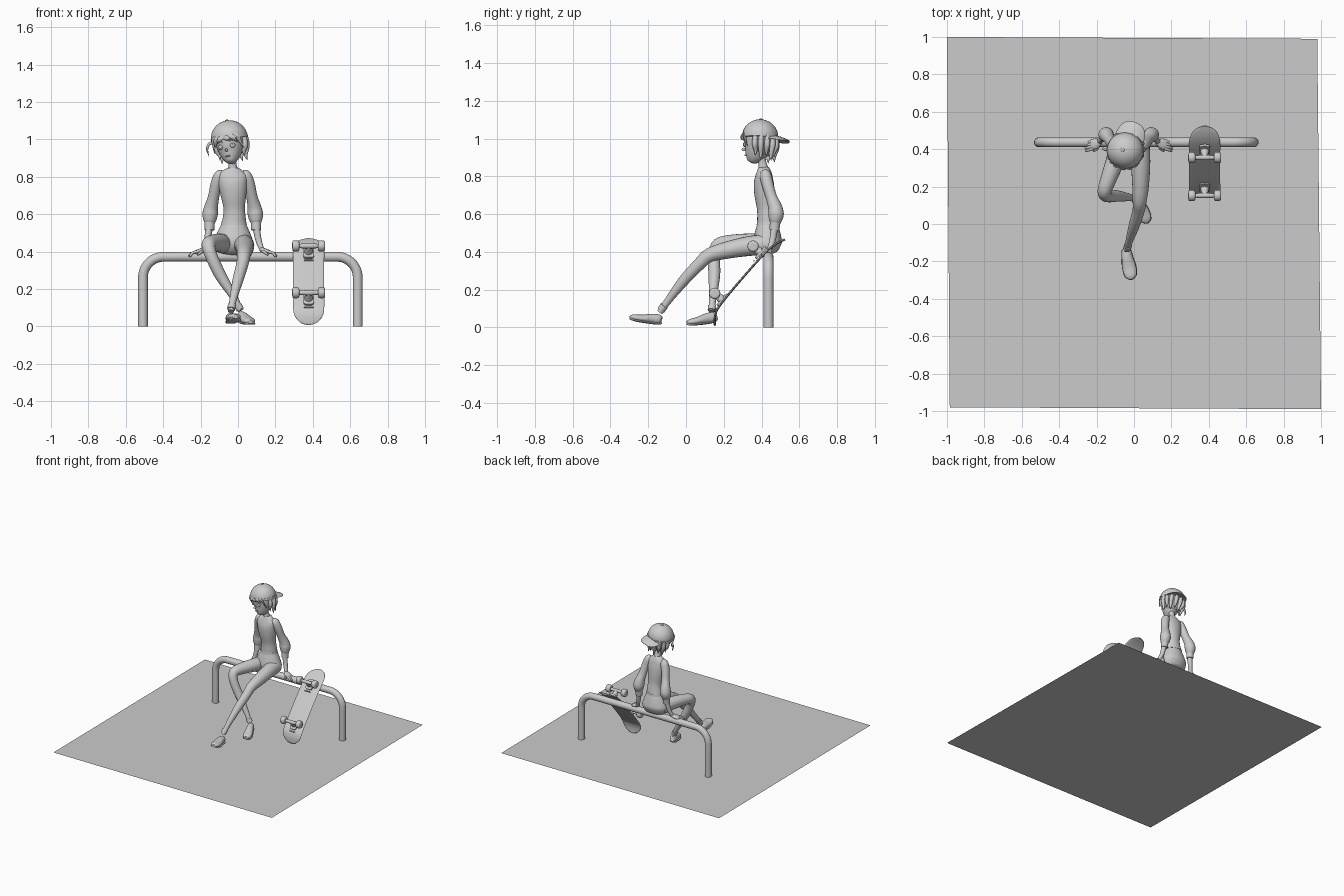
import bpy, bmesh, math
from mathutils import Vector, Matrix

X, Y, Z = Vector((1, 0, 0)), Vector((0, 1, 0)), Vector((0, 0, 1))
I = Matrix.Identity(4)


def finish(name, bm, M=I, sharp=50):
    bmesh.ops.recalc_face_normals(bm, faces=bm.faces)
    me = bpy.data.meshes.new(name)
    bm.to_mesh(me)
    bm.free()
    me.transform(M)
    me.shade_smooth()
    me.set_sharp_from_angle(angle=math.radians(sharp))
    ob = bpy.data.objects.new(name, me)
    bpy.context.collection.objects.link(ob)
    return ob


def resample(pts, n):
    """Smooth curve through points (x, y, z, ru, rv)."""
    P = [Vector(p if len(p) == 5 else (*p, p[3])) for p in pts]
    t = [0]
    for a, b in zip(P, P[1:]):
        t.append(t[-1] + max((b - a).length, 1e-5))
    last = len(P) - 1
    m = []
    for i in range(last + 1):
        a, b = max(i - 1, 0), min(i + 1, last)
        m.append((P[b] - P[a]) / (t[b] - t[a]))
    out = []
    for i in range(last):
        h = t[i + 1] - t[i]
        for k in range(n):
            s = k / n
            out.append(P[i] * (2*s**3 - 3*s*s + 1) + m[i] * h * (s**3 - 2*s*s + s)
                       + P[i+1] * (3*s*s - 2*s**3) + m[i+1] * h * (s**3 - s*s))
    return out + [P[-1]]


def loft(name, pts, hint=X, n=4, sides=20, power=1, M=I, arch=0, sharp=50):
    """Tube of elliptical rings along a path; ru lies along the hint axis."""
    R = resample(pts, n)
    C = [Vector(r[:3]) for r in R]
    bm, rings = bmesh.new(), []
    for i, r in enumerate(R):
        tan = (C[min(i + 1, len(C) - 1)] - C[max(i - 1, 0)]).normalized()
        u = (hint - tan * hint.dot(tan)).normalized()
        v = tan.cross(u)
        ring = []
        for k in range(sides):
            c, s = math.cos(math.tau * k / sides), math.sin(math.tau * k / sides)
            c = math.copysign(abs(c) ** power, c)
            s = math.copysign(abs(s) ** power, s)
            co = C[i] + u * c * max(r[3], .001) + v * s * max(r[4], .001)
            co.z -= arch * co.x ** 2
            ring.append(bm.verts.new(co))
        rings.append(ring)
    for a, b in zip(rings, rings[1:]):
        for k in range(sides):
            j = (k + 1) % sides
            bm.faces.new((a[k], a[j], b[j], b[k]))
    bm.faces.new(rings[0])
    bm.faces.new(rings[-1])
    return finish(name, bm, M, sharp)


def ball(name, loc, size, M=I, cut=None):
    bm = bmesh.new()
    bmesh.ops.create_uvsphere(bm, u_segments=32, v_segments=20, radius=1,
                              matrix=Matrix.Translation(loc) @ Matrix.Diagonal((*size, 1)))
    if cut is not None:
        bmesh.ops.bisect_plane(bm, geom=bm.verts[:] + bm.edges[:] + bm.faces[:],
                               plane_co=(0, 0, cut), plane_no=(0, 0, 1), clear_inner=True)
    return finish(name, bm, M)


# ground sheet
bm = bmesh.new()
bm.faces.new([bm.verts.new(p) for p in ((-.985, -.98, 0), (1, -.99, 0), (.98, .99, 0), (-1, 1, 0))])
finish("ground_sheet", bm)

# bent pipe rail
r, w = .026, .11
rail = [(-.508, .437, 0, r), (-.508, .437, .15, r)]
for k in range(7):
    a = math.pi / 2 * k / 6
    rail.append((-.508 + w * (1 - math.cos(a)), .437, .262 + w * math.sin(a), r))
rail += [(.132 - p[0], p[1], p[2], r) for p in reversed(rail)]
loft("rail", rail, hint=Y, n=3, sides=24)

# skateboard deck leaning on the rail
deck = [(.155, .010, .012), (.152, .018, .04), (.152, .038, .063), (.155, .065, .078), (.167, .098, .083),
        (.23, .18, .083), (.305, .268, .083), (.38, .353, .083), (.43, .405, .083), (.462, .432, .079),
        (.492, .451, .065), (.512, .461, .043), (.524, .467, .012)]
loft("skateboard_deck", [(.378, y, z, hw, .006) for y, z, hw in deck], sides=24, power=.6)
nrm = Vector((0, -.76, .65))
along = Vector((0, .65, .76))
for tag, ax in (("upper", Vector((.378, .355, .43))), ("lower", Vector((.378, .152, .18)))):
    base = ax - nrm * .06
    loft(tag + "_truck_base", [(*base, .028, .04), (*(base + nrm * .014), .028, .04)], n=1, power=.4, sharp=30)
    loft(tag + "_truck_hanger", [(*base, .026), (*(base + nrm * .03), .02), (*(ax + nrm * .008), .012)])
    loft(tag + "_axle", [(.30, ax.y, ax.z, .009), (.378, ax.y, ax.z, .014), (.456, ax.y, ax.z, .009)], hint=Y)
    bolt = base - along * .055 + nrm * .006
    loft(tag + "_bolt_bar", [(.352, bolt.y, bolt.z, .004), (.404, bolt.y, bolt.z, .004)], hint=Y, n=1, sides=8)
    for side in (-1, 1):
        x = .378 + side * .069
        loft(tag + "_wheel", [(x + dx, ax.y, ax.z, rr) for dx, rr in
             ((-.019, .012), (-.018, .023), (-.012, .029), (.012, .029), (.018, .023), (.019, .012))], hint=Y, n=2)

# torso and hips
loft("shirt", [(-.022, .432, .545, .066, .056), (-.02, .43, .575, .062, .053), (-.02, .425, .63, .057, .049),
               (-.024, .417, .70, .068, .054), (-.028, .412, .765, .077, .053), (-.028, .413, .81, .077, .043),
               (-.027, .412, .835, .05, .034), (-.027, .411, .848, .028, .028)], sides=28)
loft("trouser_hips", [(-.024, .44, .388, .05, .03), (-.024, .438, .40, .083, .052), (-.024, .432, .445, .106, .076),
                      (-.023, .432, .50, .088, .068), (-.022, .432, .555, .062, .052)], sides=28)
loft("waistband", [(-.022, .432, .543, .069, .058), (-.022, .432, .56, .066, .056)], n=1, sides=28)
loft("neck", [(-.027, .411, .83, .029), (-.03, .405, .87, .021), (-.033, .395, .92, .023)])

# legs: one bent back, one stretched forward
loft("bent_leg", [(-.075, .44, .44, .052), (-.10, .34, .447, .05), (-.14, .23, .447, .042), (-.158, .172, .435, .037),
                  (-.146, .15, .385, .033), (-.095, .15, .275, .031), (-.025, .142, .16, .02), (.015, .135, .085, .016)])
loft("straight_leg", [(.028, .44, .44, .055), (.035, .33, .43, .052), (.035, .20, .405, .044), (.03, .12, .38, .037),
                      (.025, .075, .34, .033), (.0, -.01, .25, .029), (-.025, -.09, .148, .02), (-.038, -.138, .08, .016)])


def shoe(name, pts):
    loft(name, pts)
    loft(name + "_sole", [(x, y, z - rv * .8, ru * 1.04, .006) for x, y, z, ru, rv in pts], power=.7)


shoe("bent_leg_shoe", [(.010, .16, .058, .012, .02), (.016, .148, .054, .023, .028), (.03, .11, .046, .027, .029),
                       (.05, .06, .034, .034, .021), (.064, .022, .028, .029, .016), (.069, .005, .027, .01, .008)])
shoe("straight_leg_shoe", [(-.041, -.128, .038, .01, .016), (-.041, -.14, .041, .024, .026),
                           (-.036, -.18, .045, .03, .027), (-.025, -.235, .047, .037, .02),
                           (-.017, -.278, .053, .031, .016), (-.013, -.296, .055, .012, .008)])
loft("bent_leg_ankle_cuff", [(.0, .138, .112, .022), (.012, .136, .09, .021)])
loft("straight_leg_ankle_cuff", [(-.032, -.115, .115, .022), (-.037, -.132, .092, .021)])

# arms and hands, mirrored about the body centre
for side, s in (("left", -1), ("right", 1)):
    def arm(part, pts, **kw):
        loft(side + "_" + part, [(-.028 + s * p[0], *p[1:]) for p in pts], **kw)
    arm("sleeve", [(.050, .415, .818, .018), (.068, .42, .808, .03), (.086, .43, .765, .031), (.103, .452, .69, .03),
                   (.116, .472, .635, .037), (.121, .477, .60, .041), (.123, .474, .57, .035), (.124, .472, .55, .026)])
    arm("cuff", [(.124, .472, .555, .028), (.125, .468, .515, .026)])
    arm("forearm", [(.125, .468, .53, .02), (.138, .458, .46, .0165), (.152, .445, .42, .014), (.16, .44, .405, .013)])
    arm("palm", [(.15, .443, .412, .014, .012), (.172, .432, .405, .026, .012),
                 (.195, .425, .398, .028, .010), (.205, .423, .394, .02, .007)], hint=Y)
    for k in range(4):
        y = .402 + .014 * k
        e = .232 - .004 * abs(k - 1)
        arm("finger", [(.19, y, .399, .008), (.213, y - .006, .394, .0075), (e, y - .012, .376, .006),
                       (e + .003, y - .014, .371, .002)], hint=Y, n=3, sides=10)
    arm("thumb", [(.158, .43, .405, .009), (.168, .405, .398, .008), (.184, .392, .386, .006),
                  (.19, .388, .382, .002)], hint=Z, n=3, sides=10)

# head, turned and tilted
H = Matrix.Translation((-.045, .392, .998)) @ Matrix.Rotation(math.radians(-17), 4, 'Z') \
    @ Matrix.Rotation(math.radians(-9), 4, 'Y')
loft("head", [(0, -.05, -.124, .008, .008), (0, -.047, -.119, .022, .024), (0, -.035, -.10, .042, .045),
              (0, -.02, -.07, .06, .064), (0, -.008, -.03, .073, .078), (0, 0, .01, .078, .084),
              (0, 0, .05, .068, .073), (0, 0, .075, .04, .045)], sides=28, M=H)
ball("nose", (0, -.087, -.056), (.007, .012, .009), H)
ball("mouth", (0, -.075, -.088), (.015, .006, .004), H)
for s in (-1, 1):
    ball("eye", (s * .033, -.073, -.035), (.016, .008, .013), H)
    ball("pupil", (s * .032, -.08, -.035), (.007, .003, .009), H)
    ball("ear", (s * .076, -.002, -.045), (.009, .015, .022), H)
    loft("eyebrow", [(s * .016, -.084, -.012, .002), (s * .034, -.081, -.006, .004), (s * .051, -.07, -.012, .002)],
         hint=Y, sides=8, M=H)

# backward cap
ball("cap_dome", (0, 0, .012), (.098, .096, .092), H, cut=.006)
loft("cap_band", [(0, 0, .002, .1, .098), (0, 0, .018, .1, .098)], n=1, sides=32, M=H)
loft("cap_brim", [(0, .05, .018, .08, .004), (0, .09, .014, .078, .004), (0, .125, .004, .068, .004),
                  (0, .15, -.006, .045, .004), (0, .16, -.01, .012, .003)], power=.8, arch=4, M=H)
ball("cap_button", (0, 0, .104), (.01, .01, .005), H)

# hair: back mass, hanging locks, fringe and a loose wisp
loft("hair_back", [(0, .03, -.09, .035, .03), (0, .027, -.07, .06, .05), (0, .022, -.035, .077, .062),
                   (0, .02, .02, .083, .07)], sides=28, M=H)
for k in range(9):
    a = math.radians(-12 + 204 * k / 8)
    c, s = math.cos(a), math.sin(a)
    drop = -.085 - .02 * (k % 2)
    loft("hair_lock", [(.083 * c, .015 + .072 * s, .01, .014), (.085 * c, .014 + .076 * s, -.04, .015),
                       (.07 * c, .014 + .066 * s, drop + .01, .009), (.073 * c, .014 + .07 * s, drop - .015, .001)],
         sides=10, M=H)
for x0, x1, z1 in ((-.01, -.045, -.014), (-.035, -.068, -.035), (-.055, -.083, -.06),
                   (.0, .035, -.006), (.03, .062, -.022), (.052, .082, -.055)):
    y0 = -math.sqrt(.088 ** 2 - x0 ** 2)
    y1 = -math.sqrt(max(.092 ** 2 - x1 ** 2, .0009))
    loft("fringe_lock", [(x0, y0, .02, .013, .007), ((x0 + x1) / 2, (y0 + y1) / 2 - .01, .004, .013, .007),
                         (x1, y1, z1, .001, .001)], sides=10, M=H)
loft("loose_wisp", [(-.085, -.02, .0, .009), (-.108, -.025, -.006, .008), (-.124, -.025, -.03, .006),
                    (-.122, -.02, -.07, .001)], hint=Y, sides=10, M=H)
